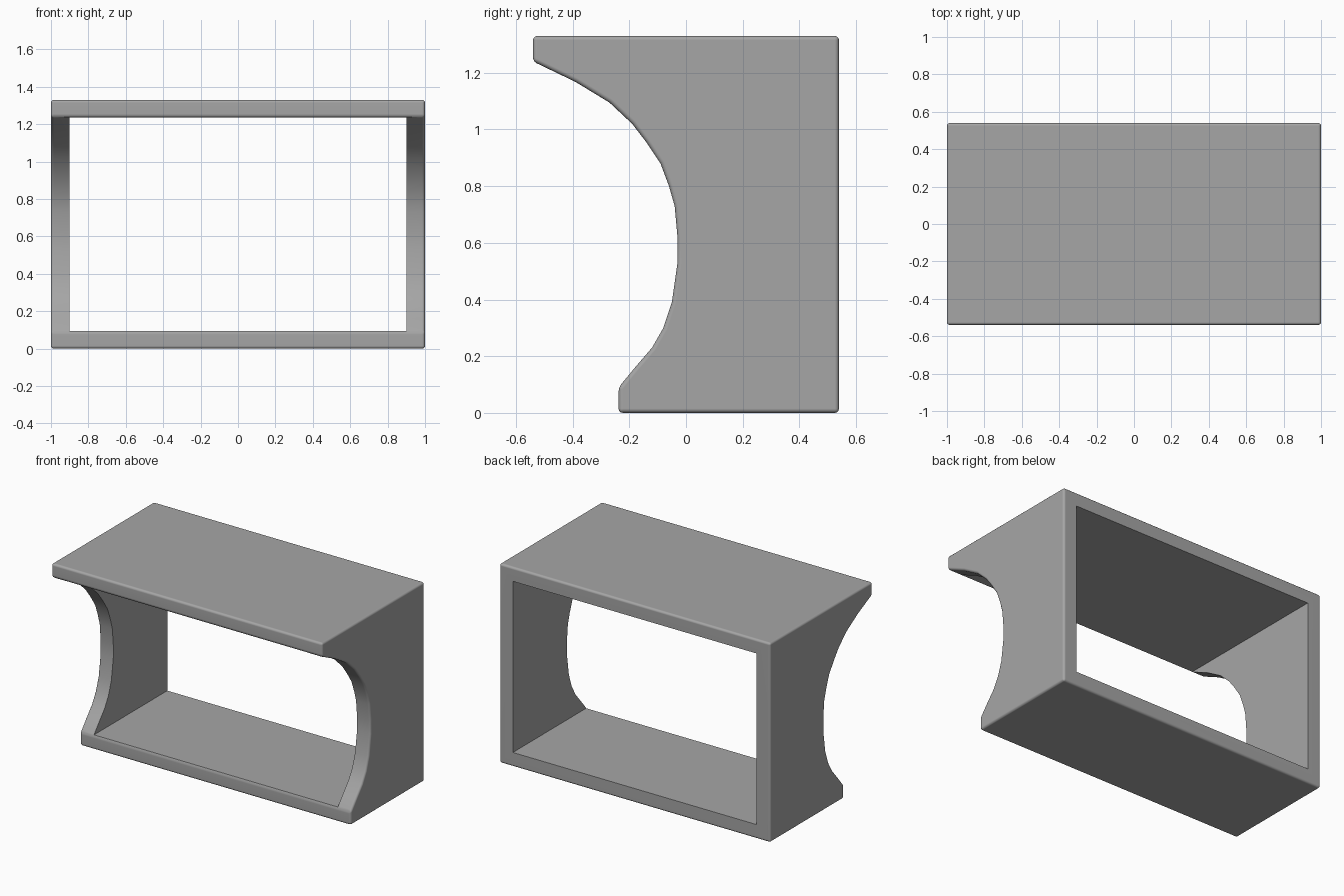
import bpy
import bmesh

cube = bpy.data.objects.get("Cube")
if cube:
    bpy.data.objects.remove(cube, do_unlink=True)

grey = bpy.data.materials.new("mid_grey")
grey.use_nodes = True
colour = (0.38, 0.38, 0.38, 1)
grey.diffuse_color = colour
grey.node_tree.nodes["Principled BSDF"].inputs["Base Color"].default_value = colour


def extrude_profile(name, points, half_width):
    """Extrude a (y, z) outline along x, centred."""
    bm = bmesh.new()
    face = bm.faces.new([bm.verts.new((-half_width, y, z)) for y, z in points])
    grown = bmesh.ops.extrude_face_region(bm, geom=[face])["geom"]
    verts = [v for v in grown if isinstance(v, bmesh.types.BMVert)]
    bmesh.ops.translate(bm, verts=verts, vec=(2 * half_width, 0, 0))
    bmesh.ops.recalc_face_normals(bm, faces=bm.faces)
    mesh = bpy.data.meshes.new(name)
    bm.to_mesh(mesh)
    bm.free()
    mesh.materials.append(grey)
    obj = bpy.data.objects.new(name, mesh)
    bpy.context.collection.objects.link(obj)
    return obj


# Side outline: square back, concave front, deeper top than base
curve = [(-0.54, 1.24), (-0.39, 1.168), (-0.27, 1.095), (-0.19, 1.02),
         (-0.14, 0.955), (-0.09, 0.88), (-0.06, 0.80), (-0.04, 0.73),
         (-0.03, 0.62), (-0.03, 0.53), (-0.05, 0.39), (-0.08, 0.30),
         (-0.12, 0.23), (-0.18, 0.16), (-0.238, 0.09)]
outline = [(0.54, 0), (0.54, 1.33), (-0.54, 1.33)] + curve + [(-0.238, 0)]
shell = extrude_profile("open_shelf_frame", outline, 1)

# Opening running from front to back
opening = extrude_profile(
    "opening_cutter", [(-1, 0.095), (1, 0.095), (1, 1.237), (-1, 1.237)], 0.9)
opening.hide_render = True

# Soft outer edges, then the opening
bevel = shell.modifiers.new("soft_edges", "BEVEL")
bevel.width = 0.015
bevel.segments = 3
bevel.limit_method = "ANGLE"
cut = shell.modifiers.new("opening", "BOOLEAN")
cut.operation = "DIFFERENCE"
cut.solver = "EXACT"
cut.object = opening

bpy.ops.object.select_all(action="DESELECT")
shell.select_set(True)
bpy.context.view_layer.objects.active = shell
bpy.ops.object.convert(target="MESH")
bpy.data.objects.remove(opening, do_unlink=True)

# Smooth rounded edges while keeping the broad panels flat
bpy.ops.object.shade_smooth_by_angle(angle=0.65)
weighted = shell.modifiers.new("flat_panels", "WEIGHTED_NORMAL")
weighted.keep_sharp = True
